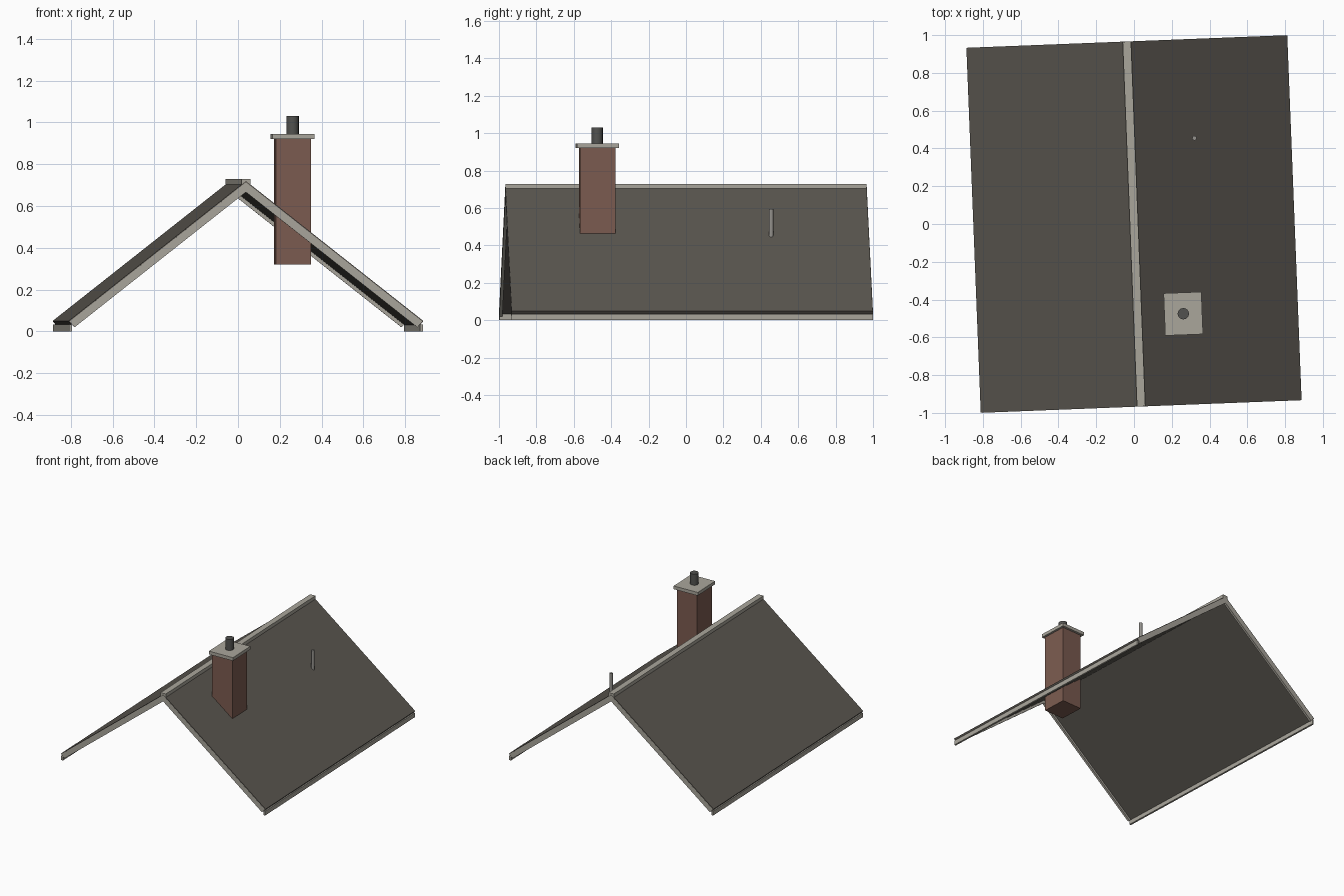
import bpy, bmesh, math
from mathutils import Matrix, Vector

if "Cube" in bpy.data.objects:
    bpy.data.objects.remove(bpy.data.objects["Cube"])

TURN = Matrix.Rotation(math.radians(2.25), 4, 'Z')   # whole roof is turned slightly
HALF_W, HALF_L = 0.85, 0.966
EAVE_Z, RIDGE_Z = 0.05, 0.72
SLOPE = math.atan2(RIDGE_Z - EAVE_Z, HALF_W)


def material(name, rgb):
    m = bpy.data.materials.new(name)
    m.diffuse_color = (*rgb, 1)
    m.use_nodes = True
    m.node_tree.nodes["Principled BSDF"].inputs["Base Color"].default_value = m.diffuse_color
    return m


SLATE = material("slate", (0.105, 0.096, 0.082))
TRIM = material("trim", (0.40, 0.38, 0.33))
BRICK = material("brick", (0.20, 0.105, 0.08))
POT = material("clay_pot", (0.085, 0.085, 0.08))
PIPE = material("pipe_grey", (0.30, 0.29, 0.27))


def finish(name, bm, mat):
    bmesh.ops.recalc_face_normals(bm, faces=bm.faces)
    bm.transform(TURN)
    me = bpy.data.meshes.new(name)
    bm.to_mesh(me)
    bm.free()
    me.materials.append(mat)
    ob = bpy.data.objects.new(name, me)
    bpy.context.collection.objects.link(ob)
    return ob


def box(name, x, y, z, mat):
    bm = bmesh.new()
    bmesh.ops.create_cube(bm, size=1)
    for v in bm.verts:
        v.co = Vector((r[0] + (c + 0.5) * (r[1] - r[0])) for c, r in zip(v.co, (x, y, z)))
    return finish(name, bm, mat)


def cylinder(name, x, y, z0, z1, r, sides, mat):
    bm = bmesh.new()
    bmesh.ops.create_cone(bm, cap_ends=True, segments=sides, radius1=r, radius2=r,
                          depth=z1 - z0, matrix=Matrix.Translation((x, y, (z0 + z1) / 2)))
    ob = finish(name, bm, mat)
    bpy.context.view_layer.objects.active = ob
    ob.select_set(True)
    bpy.ops.object.shade_smooth_by_angle(angle=math.radians(40))
    ob.select_set(False)


def sloped(name, side, top, bottom, y, mat, run=HALF_W):
    """Board following the roof pitch, between two depths below the roof surface."""
    c, s = math.cos(SLOPE), math.sin(SLOPE)
    profile = []
    for d in (top, bottom):
        edge = (run - d * s, EAVE_Z + (HALF_W - run) * math.tan(SLOPE) - d * c)
        peak = (0, RIDGE_Z - d / c)
        profile += [edge, peak] if d == top else [peak, edge]
    bm = bmesh.new()
    f = bm.faces.new([bm.verts.new((side * px, y[0], pz)) for px, pz in profile])
    ext = bmesh.ops.extrude_face_region(bm, geom=[f])
    for v in ext["geom"]:
        if isinstance(v, bmesh.types.BMVert):
            v.co.y = y[1]
    return finish(name, bm, mat)


# Roof slopes, eave boards and gable boards
for side, label in ((-1, "left"), (1, "right")):
    sloped("roof_slope_" + label, side, 0, 0.025, (-HALF_L, HALF_L), SLATE)
    box("eave_board_" + label, sorted((side * 0.833, side * 0.847)),
        (-HALF_L, HALF_L), (0, 0.034), TRIM)
    for end, end_label in ((-1, "front"), (1, "back")):
        sloped(f"gable_board_{label}_{end_label}", side, 0.005, 0.042,
               sorted((end * (HALF_L - 0.016), end * (HALF_L + 0.001))), TRIM, 0.847)

# Ridge cap
box("ridge_cap", (-0.022, 0.022), (-HALF_L, HALF_L), (0.703, 0.729), TRIM)

# Chimney stack, cap and pot
cx, cy = (TURN.inverted() @ Vector((0.261, -0.475, 0))).xy
box("chimney_stack", (cx - 0.084, cx + 0.084), (cy - 0.095, cy + 0.095), (0.32, 0.92), BRICK)
box("chimney_cap", (cx - 0.1, cx + 0.1), (cy - 0.112, cy + 0.112), (0.92, 0.945), TRIM)
cylinder("chimney_pot", cx, cy, 0.945, 1.03, 0.03, 16, POT)

# Vent pipe
px, py = (TURN.inverted() @ Vector((0.32, 0.455, 0))).xy
cylinder("vent_pipe", px, py, 0.43, 0.595, 0.012, 12, PIPE)
